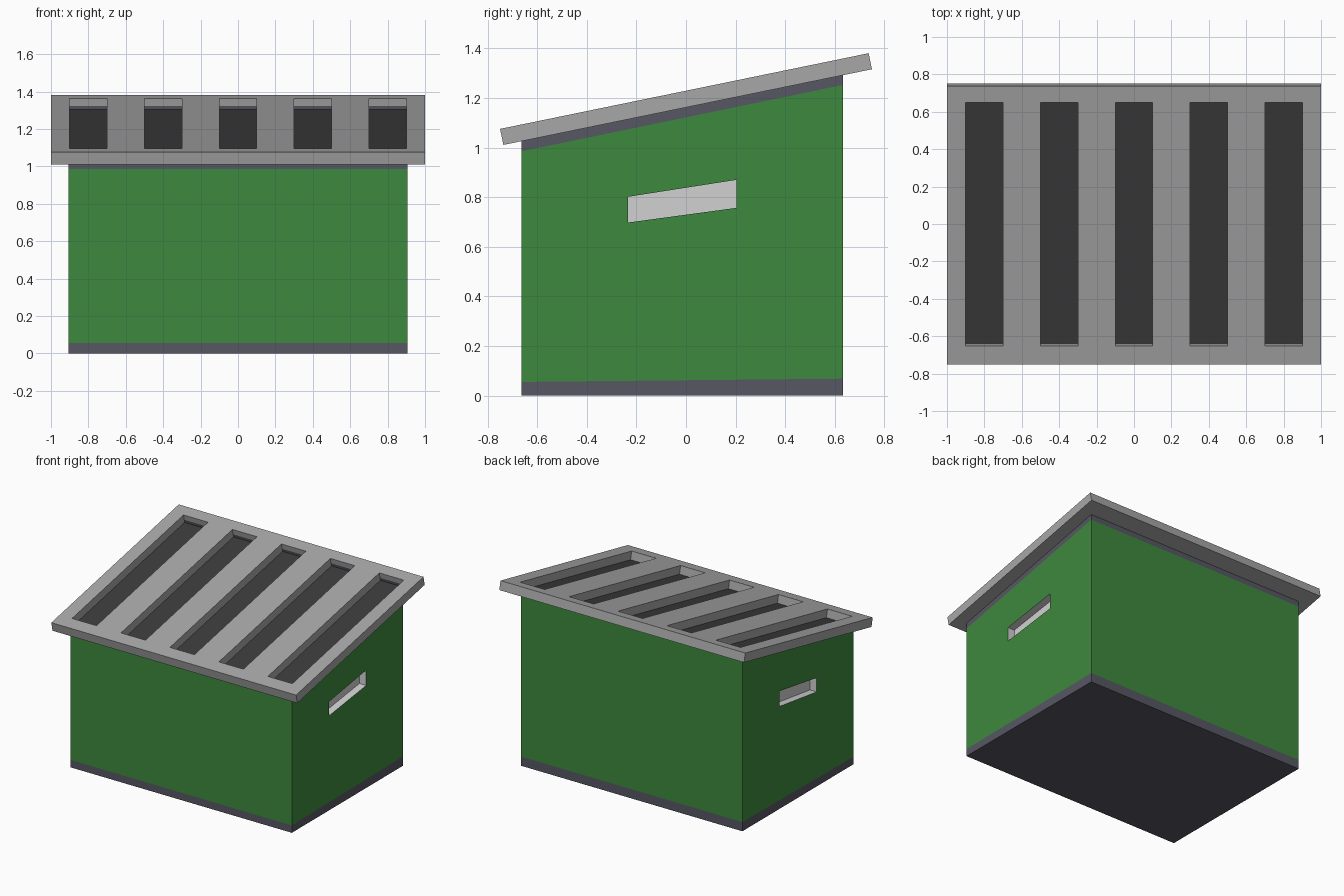
import bpy, bmesh, math
from mathutils import Vector

if "Cube" in bpy.data.objects:
    bpy.data.objects.remove(bpy.data.objects["Cube"])


def material(name, rgb):
    m = bpy.data.materials.new(name)
    m.diffuse_color = (*rgb, 1)
    m.use_nodes = True
    m.node_tree.nodes["Principled BSDF"].inputs["Base Color"].default_value = m.diffuse_color
    return m


GREEN = material("green", (0.048, 0.25, 0.048))
SLATE = material("slate trim", (0.095, 0.095, 0.125))
GREY = material("roof grey", (0.38, 0.39, 0.38))
DARK = material("slot dark", (0.045, 0.045, 0.045))
LIGHT = material("handle light grey", (0.64, 0.64, 0.64))


def build(name, quads, mats):
    """Make a mesh from (points, material index) quads and weld it."""
    bm = bmesh.new()
    for pts, mi in quads:
        f = bm.faces.new([bm.verts.new(p) for p in pts])
        f.material_index = mi
    bmesh.ops.remove_doubles(bm, verts=bm.verts, dist=1e-5)
    bmesh.ops.recalc_face_normals(bm, faces=bm.faces)
    me = bpy.data.meshes.new(name)
    bm.to_mesh(me)
    bm.free()
    for m in mats:
        me.materials.append(m)
    ob = bpy.data.objects.new(name, me)
    bpy.context.collection.objects.link(ob)
    return ob


def rings(quads, loop_a, loop_b, mi):
    """Bridge two four-point loops; mi is one index or one per side."""
    for i in range(4):
        j = (i + 1) % 4
        m = mi[i] if isinstance(mi, tuple) else mi
        quads.append(([loop_a[i], loop_a[j], loop_b[j], loop_b[i]], m))


# Body: slanted box in three colour bands, recessed handle on each side
W, Y0, Y1 = 0.905, -0.664, 0.634
levels = [(0, 0), (0.055, 0.068), (0.985, 1.253), (1.027, 1.295)]
loops = [[(-W, Y0, a), (W, Y0, a), (W, Y1, b), (-W, Y1, b)] for a, b in levels]
q = [(loops[0], 1), (loops[3], 1)]
rings(q, loops[0], loops[1], 1)
rings(q, loops[2], loops[3], 1)
for i in (0, 2):  # plain front and back
    j = (i + 1) % 4
    q.append(([loops[1][i], loops[1][j], loops[2][j], loops[2][i]], 0))
hole = [(-0.233, 0.698), (0.203, 0.757), (0.203, 0.87), (-0.233, 0.802)]
for s in (-1, 1):
    (a1, b1), (a2, b2) = levels[1], levels[2]
    outer = [(s * W, Y0, a1), (s * W, Y1, b1), (s * W, Y1, b2), (s * W, Y0, a2)]
    rim = [(s * W, y, z) for y, z in hole]
    back = [(s * (W - 0.055), y, z) for y, z in hole]
    rings(q, outer, rim, 0)
    rings(q, rim, back, 2)
    q.append((back, 2))
build("body", q, [GREEN, SLATE, LIGHT])

# Roof: tilted slab with five dark-floored slots
ang = math.radians(11.6)
along = Vector((0, math.cos(ang), math.sin(ang)))
up = Vector((0, -math.sin(ang), math.cos(ang)))
centre = Vector((0, 0, 1.196))
L, H = 0.759, 0.033


def P(x, u, n):
    return centre + Vector((x, 0, 0)) + along * u + up * n


xs = [-1] + [c + d for c in (-0.8, -0.4, 0, 0.4, 0.8) for d in (-0.1, 0.1)] + [1]
us = [-L, -0.658, 0.67, L]
q = []
for i in range(len(xs) - 1):
    for k in range(3):
        x0, x1, u0, u1 = xs[i], xs[i + 1], us[k], us[k + 1]

        def cell(n):
            return [P(x0, u0, n), P(x1, u0, n), P(x1, u1, n), P(x0, u1, n)]
        q.append((cell(-H), 0))
        if i % 2 and k == 1:
            rings(q, cell(H), cell(H - 0.04), 0)
            # slate strip low on the upper end wall
            rings(q, cell(H - 0.04), cell(H - 0.061), (0, 0, 2, 0))
            q.append((cell(H - 0.061), 1))
        else:
            q.append((cell(H), 0))
    for u in (-L, L):  # eaves
        q.append(([P(xs[i], u, -H), P(xs[i + 1], u, -H),
                   P(xs[i + 1], u, H), P(xs[i], u, H)], 0))
for x in (-1, 1):  # gable edges
    for k in range(3):
        q.append(([P(x, us[k], -H), P(x, us[k + 1], -H),
                   P(x, us[k + 1], H), P(x, us[k], H)], 0))
build("slotted_roof", q, [GREY, DARK, SLATE])
